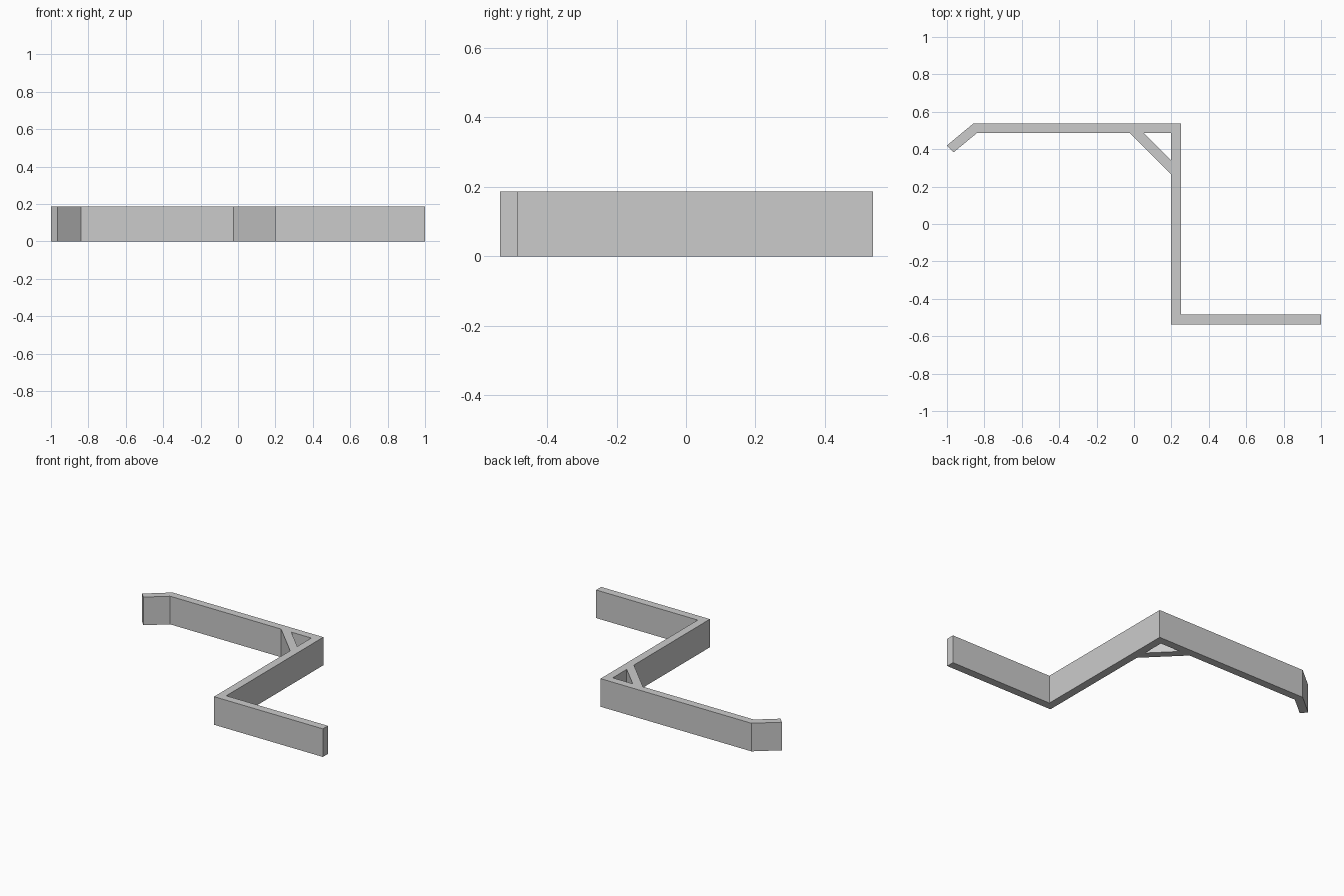
import bpy
import bmesh
import math

cube = bpy.data.objects.get("Cube")
if cube:
    bpy.data.objects.remove(cube, do_unlink=True)

HEIGHT = 0.187

grey = bpy.data.materials.new("plain grey")
grey.use_nodes = True
colour = (0.6, 0.6, 0.6, 1)
grey.diffuse_color = colour
grey.node_tree.nodes["Principled BSDF"].inputs["Base Color"].default_value = colour

# Rail levels: back rail, upright web and front rail
back, back_in = 0.538, 0.486
front, front_in = -0.536, -0.483
web_l, web_r = 0.199, 0.252
brace_out, brace_in = -0.023, 0.052      # where the 45 degree brace meets the back rail


def brace_end(x):
    """Height at which a brace edge starting at x reaches the web."""
    return back_in - (web_l - x)


# Bracket outline, from the bent tip round to the front rail and back
outline = [
    (-1, 0.42), (-0.965, 0.383), (-0.84, back_in),
    (brace_out, back_in), (web_l, brace_end(brace_out)),
    (web_l, front), (1, front), (1, front_in),
    (web_r, front_in), (web_r, back), (-0.858, back),
]
# Triangular opening behind the brace
opening = [(brace_in, back_in), (web_l, back_in), (web_l, brace_end(brace_in))]

# Filled profile with its opening, extruded to the full height
profile = bpy.data.curves.new("bracket_profile", "CURVE")
profile.dimensions = '2D'
profile.fill_mode = 'BOTH'
profile.extrude = HEIGHT / 2
for loop in (outline, opening):
    spline = profile.splines.new('POLY')
    spline.points.add(len(loop) - 1)
    for point, (x, y) in zip(spline.points, loop):
        point.co = (x, y, HEIGHT / 2, 1)
    spline.use_cyclic_u = True

source = bpy.data.objects.new("bracket_profile", profile)
bpy.context.collection.objects.link(source)
graph = bpy.context.evaluated_depsgraph_get()
mesh = bpy.data.meshes.new_from_object(source.evaluated_get(graph))
bpy.data.objects.remove(source, do_unlink=True)

# Weld into one clean solid standing on the floor
bm = bmesh.new()
bm.from_mesh(mesh)
bmesh.ops.remove_doubles(bm, verts=bm.verts, dist=0.0005)
bmesh.ops.dissolve_limit(bm, angle_limit=math.radians(1), verts=bm.verts, edges=bm.edges)
bmesh.ops.recalc_face_normals(bm, faces=bm.faces)
floor = min(v.co.z for v in bm.verts)
bmesh.ops.translate(bm, verts=bm.verts, vec=(0, 0, -floor))
for face in bm.faces:
    face.smooth = False
    face.material_index = 0
bm.to_mesh(mesh)
bm.free()

mesh.name = "angled_bracket"
mesh.materials.clear()
mesh.materials.append(grey)
bpy.context.collection.objects.link(bpy.data.objects.new("angled_bracket", mesh))
